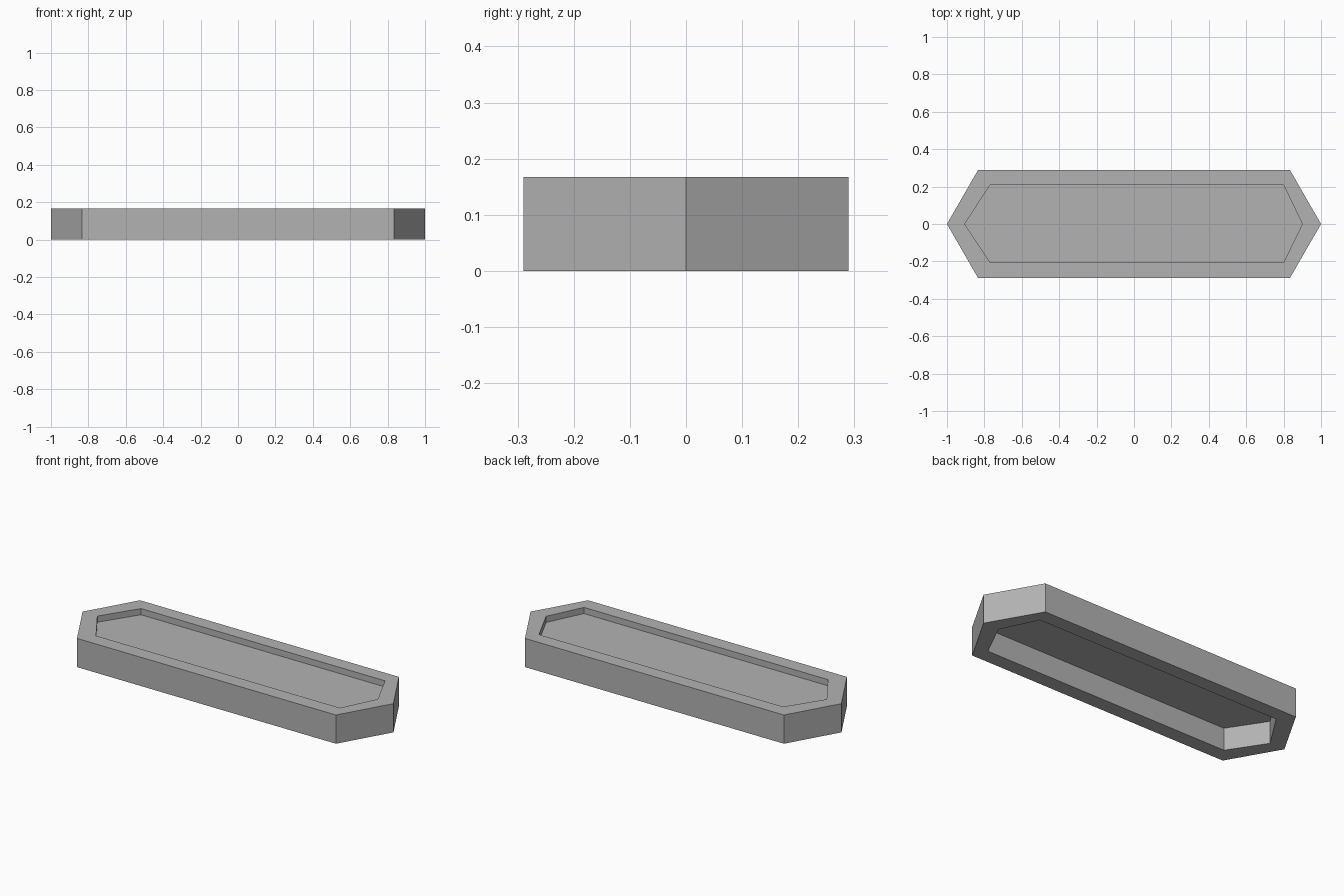
import bpy, bmesh

if "Cube" in bpy.data.objects:
    bpy.data.objects.remove(bpy.data.objects["Cube"])

HEIGHT = 0.167
PANEL_Z = 0.13

# Plan outlines: six corners each, matched in order
OUTER = [(-1, 0), (-0.833, -0.29), (0.833, -0.29), (1, 0), (0.833, 0.29), (-0.833, 0.29)]
INNER = [(-0.905, 0), (-0.77, -0.205), (0.80, -0.205), (0.90, 0), (0.80, 0.208), (-0.77, 0.208)]

grey = bpy.data.materials.new("plain grey")
grey.diffuse_color = (0.45, 0.45, 0.45, 1)
grey.use_nodes = True
grey.node_tree.nodes["Principled BSDF"].inputs["Base Color"].default_value = grey.diffuse_color


def make_object(name, bm):
    mesh = bpy.data.meshes.new(name)
    bm.to_mesh(mesh)
    bm.free()
    mesh.materials.append(grey)
    obj = bpy.data.objects.new(name, mesh)
    bpy.context.collection.objects.link(obj)
    return obj


# Elongated hexagonal rim: four loops bridged into a closed ring
bm = bmesh.new()
loops = [[bm.verts.new((x, y, z)) for x, y in outline]
         for outline, z in ((OUTER, 0), (OUTER, HEIGHT), (INNER, HEIGHT), (INNER, 0))]
for k in range(4):
    a, b = loops[k], loops[(k + 1) % 4]
    for i in range(6):
        j = (i + 1) % 6
        bm.faces.new((a[i], a[j], b[j], b[i]))
bmesh.ops.recalc_face_normals(bm, faces=bm.faces)
make_object("rim", bm)

# Thin panel set just below the top of the rim
bm = bmesh.new()
face = bm.faces.new([bm.verts.new((x, y, PANEL_Z)) for x, y in INNER])
panel = make_object("recessed_panel", bm)
thick = panel.modifiers.new("thickness", 'SOLIDIFY')
thick.thickness = 0.002
thick.offset = 0
